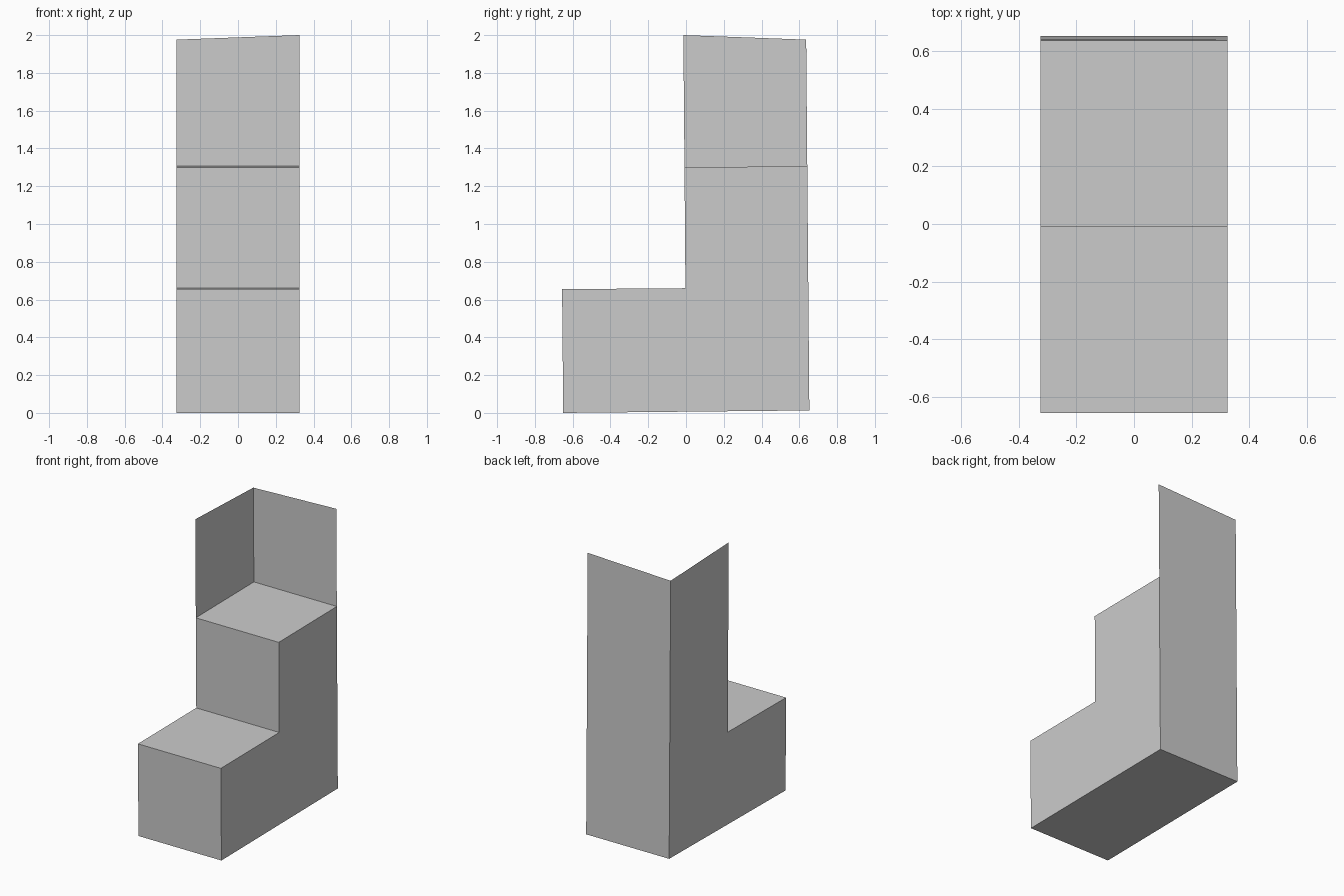
import bpy
import bmesh

default = bpy.data.objects.get("Cube")
if default:
    bpy.data.objects.remove(default, do_unlink=True)

HALF_WIDTH = 0.325

grey = bpy.data.materials.new("light_grey")
grey.use_nodes = True
colour = (0.6, 0.6, 0.6, 1.0)
grey.diffuse_color = colour
grey.node_tree.nodes["Principled BSDF"].inputs["Base Color"].default_value = colour


def finish(name, bm):
    mesh = bpy.data.meshes.new(name)
    bm.to_mesh(mesh)
    bm.free()
    mesh.materials.append(grey)
    obj = bpy.data.objects.new(name, mesh)
    bpy.context.collection.objects.link(obj)
    return obj


def sheet(name, corners):
    bm = bmesh.new()
    bm.faces.new([bm.verts.new(c) for c in corners])
    return finish(name, bm)


# Stepped body: side profile (y, z), leaning very slightly back to front
profile = [(-0.65, 0.0), (0.653, 0.013), (0.642, 1.306),
           (-0.008, 1.3), (-0.003, 0.66), (-0.656, 0.655)]
bm = bmesh.new()
side = bm.faces.new([bm.verts.new((-HALF_WIDTH, y, z)) for y, z in profile])
grown = bmesh.ops.extrude_face_region(bm, geom=[side], use_keep_orig=True)
moved = [v for v in grown["geom"] if isinstance(v, bmesh.types.BMVert)]
bmesh.ops.translate(bm, verts=moved, vec=(2 * HALF_WIDTH, 0, 0))
bmesh.ops.recalc_face_normals(bm, faces=bm.faces)
finish("stepped_body", bm)

# Thin walls around the upper step, lowest where they meet
back_y, back_z = profile[2]
front_y, front_z = profile[3]
corner = (-HALF_WIDTH, 0.636, 1.976)
sheet("back_wall", [(HALF_WIDTH, back_y, back_z), (-HALF_WIDTH, back_y, back_z),
                    corner, (HALF_WIDTH, 0.636, 2.0)])
sheet("side_wall", [(-HALF_WIDTH, back_y, back_z), (-HALF_WIDTH, front_y, front_z),
                    (-HALF_WIDTH, -0.014, 2.0), corner])
